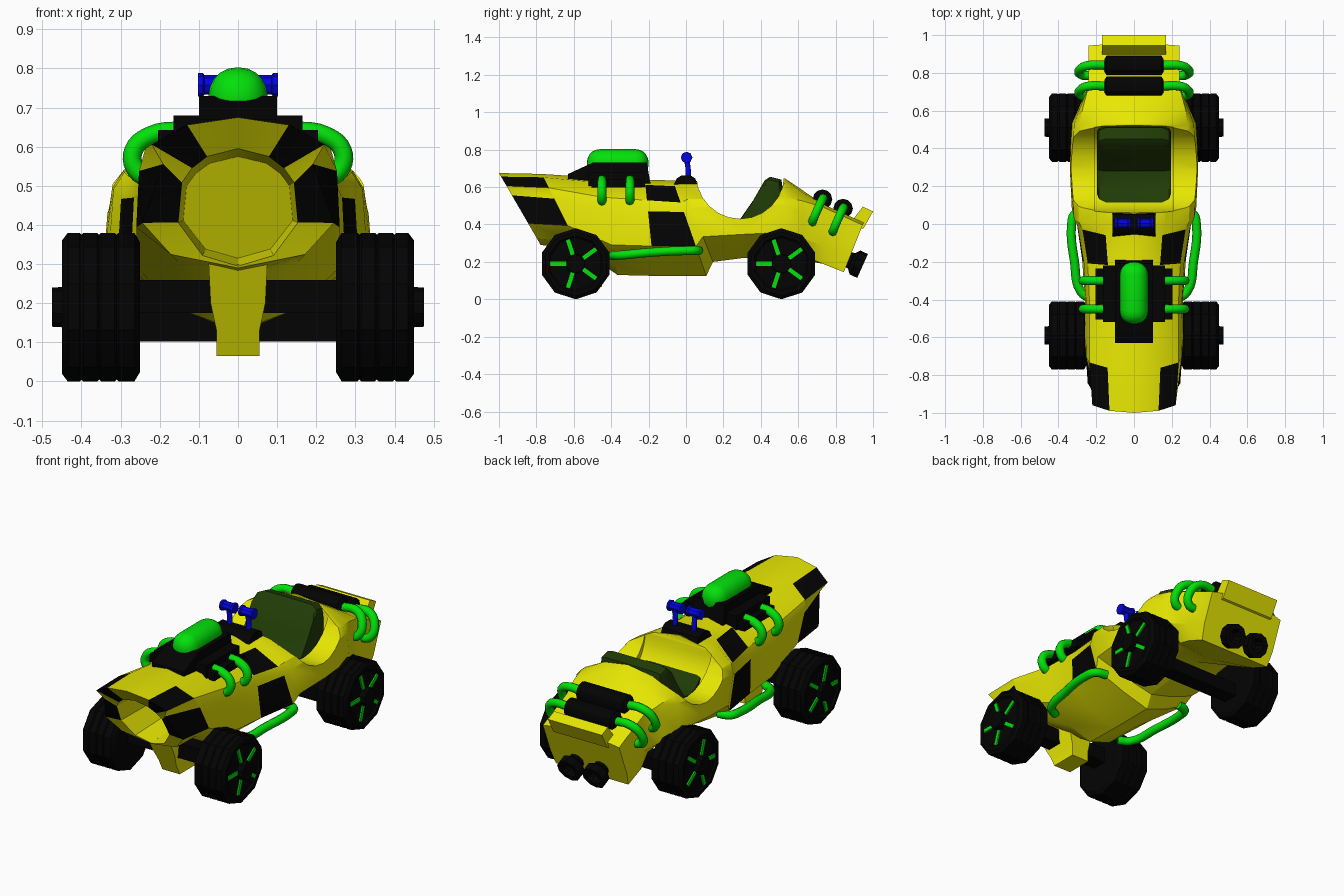
import bpy, bmesh, math
from mathutils import Vector

if "Cube" in bpy.data.objects:
    bpy.data.objects.remove(bpy.data.objects["Cube"])


def material(name, r, g, b):
    m = bpy.data.materials.new(name)
    m.use_nodes = True
    m.diffuse_color = (r, g, b, 1)
    m.node_tree.nodes["Principled BSDF"].inputs["Base Color"].default_value = (r, g, b, 1)
    return m


YELLOW = material("yellow paint", .8, .8, .001)
BLACK = material("black rubber", .001, .001, .001)
GREEN = material("bright green", .001, .75, .003)
SEAT = material("dark green", .015, .045, .002)
BLUE = material("blue", .001, .001, .8)


def activate(ob):
    bpy.ops.object.select_all(action="DESELECT")
    ob.select_set(True)
    bpy.context.view_layer.objects.active = ob


def finish(ob, name, mats, angle=30):
    ob.name = name
    for m in mats:
        ob.data.materials.append(m)
    activate(ob)
    bpy.ops.object.shade_smooth_by_angle(angle=math.radians(angle))
    return ob


def loft(name, rings, mats, rule=None):
    """Skin closed rings of points in order and cap both ends."""
    bm = bmesh.new()
    loops = [[bm.verts.new(p) for p in ring] for ring in rings]
    n = len(loops[0])
    for i, (a, b) in enumerate(zip(loops, loops[1:])):
        for j in range(n):
            k = (j + 1) % n
            f = bm.faces.new((a[j], a[k], b[k], b[j]))
            f.material_index = int(bool(rule and rule(i, min(j, n - 1 - j))))
    bm.faces.new(loops[0])
    bm.faces.new(loops[-1])
    bmesh.ops.recalc_face_normals(bm, faces=bm.faces)
    me = bpy.data.meshes.new(name)
    bm.to_mesh(me)
    bm.free()
    ob = bpy.data.objects.new(name, me)
    bpy.context.collection.objects.link(ob)
    return finish(ob, name, mats)


def lathe(name, profile, centre, axis, mat, sides):
    """Turn (distance, radius) pairs round an axis."""
    c, d = Vector(centre), Vector(axis).normalized()
    u = Vector((0, 0, 1))
    u = (u - d * u.dot(d)).normalized()
    v = d.cross(u)
    steps = [math.tau * k / sides for k in range(sides)]
    rings = [[c + d * t + (u * math.cos(a) + v * math.sin(a)) * r for a in steps]
             for t, r in profile]
    return loft(name, rings, [mat])


def prism(name, profile, half, mat):
    """Extrude a side outline across the width."""
    return loft(name, [[(x, y, z) for y, z in profile] for x in (-half, half)], [mat])


def box(name, centre, size, mat, rot=(0, 0, 0), bevel=0):
    bpy.ops.mesh.primitive_cube_add(size=1, location=centre, rotation=rot)
    ob = bpy.context.object
    ob.scale = size
    bpy.ops.object.transform_apply(location=False, rotation=False)
    if bevel:
        mod = ob.modifiers.new("bevel", "BEVEL")
        mod.width, mod.segments = bevel, 5
        bpy.ops.object.modifier_apply(modifier=mod.name)
    return finish(ob, name, [mat])


def tube(name, points, radius, mat):
    cu = bpy.data.curves.new(name, "CURVE")
    cu.dimensions = "3D"
    cu.bevel_depth, cu.bevel_resolution = radius, 2
    cu.use_fill_caps, cu.resolution_u = True, 5
    sp = cu.splines.new("BEZIER")
    sp.bezier_points.add(len(points) - 1)
    for bp, p in zip(sp.bezier_points, points):
        bp.co = p
        bp.handle_left_type = bp.handle_right_type = "AUTO"
    ob = bpy.data.objects.new(name, cu)
    bpy.context.collection.objects.link(ob)
    activate(ob)
    bpy.ops.object.convert(target="MESH")
    return finish(bpy.context.object, name, [mat], 50)


# Half sections of the body, from top centre to bottom centre
ROUND = [(0, 1), (.52, .95), (.9, .8), (.97, .67), (1, .31), (.55, .1), (0, 0)]
BOXY = [(0, 1), (.7, 1), (1, .95), (1, .67), (1, .31), (.95, 0), (0, 0)]
NOSE = [(0, 1), (.53, .95), (.9, .82), (.78, .69), (1, .3), (.7, .09), (0, 0)]
MOUTH = [(math.sin(a), .5 + .5 * math.cos(a))
         for a in map(math.radians, (0, 30, 48, 65, 105, 145, 180))]


def mix(t):
    return [(a + (c - a) * t, b + (d - b) * t) for (a, b), (c, d) in zip(ROUND, BOXY)]


def section(y, slant, w, top, low, shape):
    half = []
    for fx, fz in shape:
        z = low + (top - low) * fz
        half.append((w * fx, y + slant * (top - z), z))
    return half + [(-x, yy, z) for x, yy, z in half[5:0:-1]]


# y at top, slant, half width, top, bottom, shape (mouth first, tail last)
stations = [
    (-.6, .5, .145, .575, .315, MOUTH), (-.93, .5, .158, .595, .295, MOUTH),
    (-1, .58, .245, .675, .29, NOSE), (-.77, .5, .26, .67, .27, mix(.1)),
    (-.47, .2, .26, .65, .13, ROUND), (-.22, .1, .275, .64, .125, mix(-.1)),
    (-.07, .35, .31, .635, .125, mix(-.2)), (-.03, .4, .33, .635, .2, mix(-.2)),
    (.3, 0, .34, .63, .22, mix(-.1)), (.53, 0, .33, .645, .23, mix(-.3)),
    (.62, 0, .29, .585, .21, mix(.3)), (.73, 0, .24, .51, .19, BOXY),
    (.95, -.4, .24, .41, .145, BOXY)]
checks = {(1, 1), (1, 3), (2, 1), (2, 3), (5, 1), (5, 3)}
body = loft("body", [section(*s) for s in stations], [YELLOW, BLACK],
            lambda i, band: (i, band) in checks)

# Cockpit opening: a wide scoop for the rim, then a deeper well
for half, y, z, r in ((.5, .29, .665, .235), (.21, .29, .605, .225)):
    cutter = lathe("cockpit_cutter", [(-half, r), (half, r)], (0, y, z), (1, 0, 0), YELLOW, 24)
    cutter.hide_render = True
    mod = body.modifiers.new("cockpit", "BOOLEAN")
    mod.object, mod.solver = cutter, "EXACT"
    activate(body)
    bpy.ops.object.modifier_apply(modifier=mod.name)
    bpy.data.objects.remove(cutter)
activate(body)
bpy.ops.object.shade_smooth_by_angle(angle=math.radians(30))

# Seat with narrowed sides
seat = [(.115, .47), (.16, .43), (.21, .41), (.28, .415), (.36, .53), (.42, .635), (.45, .655),
        (.51, .64), (.53, .5), (.44, .38), (.15, .38)]
loft("seat", [[(x, .33 + (y - .33) * k, .46 + (z - .46) * k) for y, z in seat]
              for x, k in ((-.195, .8), (-.185, .92), (-.15, 1), (.15, 1), (.185, .92),
                           (.195, .8))], [SEAT])
prism("tail_wall", [(.945, .495), (1, .47), (.95, .38), (.86, .36), (.88, .41)], .17, YELLOW)

# Front keel under the mouth, its face sloping back
keel = [(.075, .3), (.07, .2), (.055, .13), (.055, .065)]
outline = keel + [(-x, z) for x, z in keel[::-1]]
loft("front_keel", [[(x, y + lean * (.3 - z), z) for x, z in outline]
                    for y, lean in ((-.72, .5), (-.45, 0))], [YELLOW])

# Front engine with scoop
prism("engine_cover", [(-.63, .62), (-.63, .67), (-.5, .73), (-.21, .73), (-.19, .62)], .1, BLACK)
box("engine_base", (0, -.37, .64), (.33, .3, .08), BLACK)
box("engine_flange", (0, -.37, .62), (.41, .27, .045), BLACK)
box("air_scoop", (0, -.365, .725), (.15, .33, .155), GREEN, bevel=.07)

# Lamp base
prism("lamp_base", [(-.065, .615), (-.05, .645), (-.025, .662), (.025, .662), (.05, .645),
                    (.06, .615)], .115, BLACK)

# Rear engine cylinders
for y, z in ((.73, .535), (.84, .485)):
    lathe("rear_engine_cylinder", [(-.155, .035), (-.145, .052), (.145, .052), (.155, .035)],
          (0, y, z), (1, 0, 0), BLACK, 12)

# Axles
box("front_axle", (0, -.59, .217), (.56, .09, .085), BLACK)
box("rear_axle", (0, .51, .14), (.56, .09, .075), BLACK)

# Parts repeated on both sides
tyre = [(-.1, .07), (-.1, .165), (-.085, .19), (-.045, .19), (-.04, .185), (-.035, .19),
        (.0, .19), (.005, .185), (.01, .19), (.045, .19), (.05, .185), (.055, .19),
        (.085, .19), (.1, .17), (.1, .15), (.09, .14), (.09, .052), (.125, .05)]
for s, side in ((1, "left"), (-1, "right")):
    for y, end in ((-.59, "front"), (.51, "rear")):
        lathe(f"{end}_{side}_wheel", tyre, (s * .35, y, .19), (s, 0, 0), BLACK, 10)
        for k in range(5):
            a = math.pi + k * math.tau / 5
            box(f"{end}_{side}_spoke",
                (s * .438, y + .092 * math.cos(a), .19 + .092 * math.sin(a)),
                (.02, .088, .022), GREEN, rot=(a, 0, 0))
    for y in (-.45, -.3):
        tube(f"{side}_engine_pipe", [(s * .14, y, .642), (s * .22, y, .63), (s * .267, y, .59),
                                     (s * .26, y, .54), (s * .22, y, .515)], .024, GREEN)
    for y, z in ((.73, .535), (.84, .485)):
        tube(f"{side}_rear_pipe", [(s * .14, y, z), (s * .24, y, z), (s * .285, y - .02, z - .04),
                                   (s * .28, y - .05, z - .11), (s * .21, y - .055, z - .125)],
             .024, GREEN)
    tube(f"{side}_side_pipe", [(s * .22, -.4, .235), (s * .28, -.36, .235), (s * .315, -.2, .25),
                               (s * .33, 0, .26), (s * .315, .05, .26), (s * .25, .07, .26)],
         .024, GREEN)
    # Lamps on stalks
    lathe(f"{side}_lamp", [(-.042, .03), (-.03, .031), (-.026, .025), (.026, .025),
                           (.03, .031), (.042, .03)], (s * .06, .003, .758), (1, 0, 0), BLUE, 8)
    tube(f"{side}_lamp_stalk", [(s * .06, .012, .65), (s * .06, .012, .69), (s * .06, .003, .75)],
         .014, BLUE)
    # Exhaust outlets, hollow at the end
    lathe(f"{side}_exhaust", [(-.06, .04), (0, .045), (.02, .07), (.065, .07), (.065, .04),
                              (.0, .035)], (s * .078, .885, .205), (0, .91, -.41), BLACK, 10)
